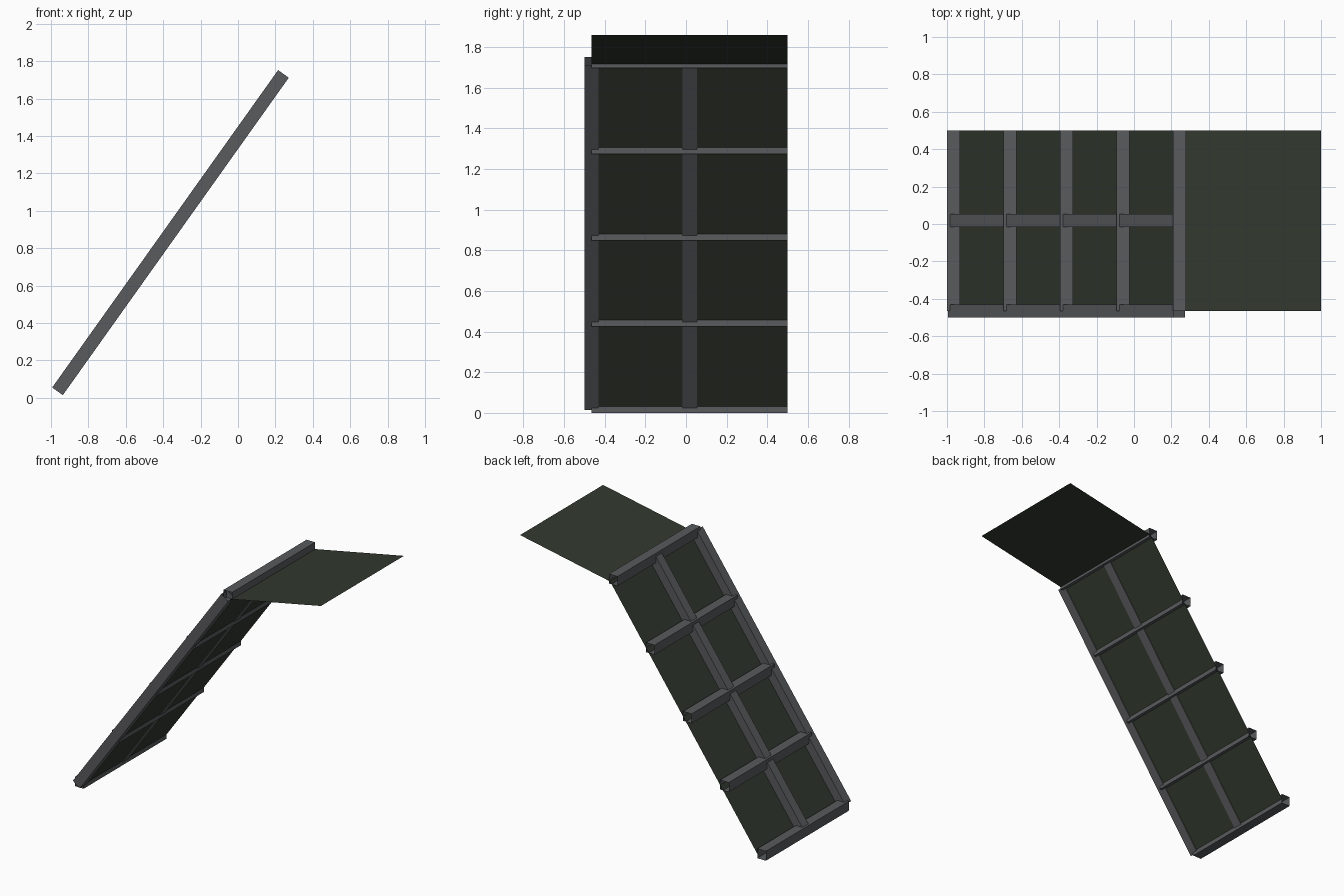
import bpy
from mathutils import Vector

cube = bpy.data.objects.get("Cube")
if cube:
    bpy.data.objects.remove(cube, do_unlink=True)


def material(name, rgb):
    m = bpy.data.materials.new(name)
    m.use_nodes = True
    m.diffuse_color = (*rgb, 1)
    bsdf = next(n for n in m.node_tree.nodes if n.type == 'BSDF_PRINCIPLED')
    bsdf.inputs["Base Color"].default_value = (*rgb, 1)
    return m


GREY = material("steel_grey", (0.100, 0.103, 0.109))
GREEN = material("dark_green_sheet", (0.031, 0.040, 0.028))


def add_mesh(name, verts, faces, mat):
    me = bpy.data.meshes.new(name)
    me.from_pydata(verts, [], faces)
    me.materials.append(mat)
    ob = bpy.data.objects.new(name, me)
    bpy.context.collection.objects.link(ob)
    return ob


def tube(name, start, end, u, v):
    """Open-ended square tube; u and v are its half-width vectors."""
    ring = [u + v, v - u, -u - v, u - v]
    verts = [p + r for p in (start, end) for r in ring]
    faces = [(i, (i + 1) % 4, (i + 1) % 4 + 4, i + 4) for i in range(4)]
    ob = add_mesh(name, verts, faces, GREY)
    # Point the walls outward
    axis = (end - start).normalized()
    if u.cross(v).dot(axis) < 0:
        ob.data.flip_normals()
    return ob


def sheet(name, a, b):
    """Thin sheet spanning two points in the xz plane across the full depth."""
    verts = [(x, y, z) for (x, z), ys in ((a, (FRONT, BACK)), (b, (BACK, FRONT))) for y in ys]
    return add_mesh(name, verts, [(3, 2, 1, 0)] if a[0] > b[0] else [(0, 3, 2, 1)], GREEN)


HALF = 0.035
FRONT, BACK = -0.465, 0.5
bottom = Vector((-0.965, 0, 0.035))
top = Vector((0.243, 0, 1.732))
slope = (top - bottom).normalized()
under = Vector((slope.z, 0, -slope.x))   # faces away from the upper side
Y = Vector((0, 1, 0))

# Sloping rails
for name, y in (("front_rail", FRONT), ("middle_rail", 0.018)):
    tube(name, bottom + Y * y, top + Y * y, Y * HALF, under * HALF)

# Level crossbars, set square to the ground
for i in range(5):
    c = bottom.lerp(top, i / 4)
    tube(f"crossbar_{i + 1}", c + Y * FRONT, c + Y * BACK,
         Vector((HALF, 0, 0)), Vector((0, 0, HALF)))

# Sloping sheet just inside the lower side of the rails
low = bottom + under * 0.030 + slope * 0.018
high = top + under * 0.030
sheet("slope_sheet", (low.x, low.z), (high.x, high.z))

# Gently rising roof sheet
sheet("roof_sheet", (high.x, high.z), (1.0, 1.86))
